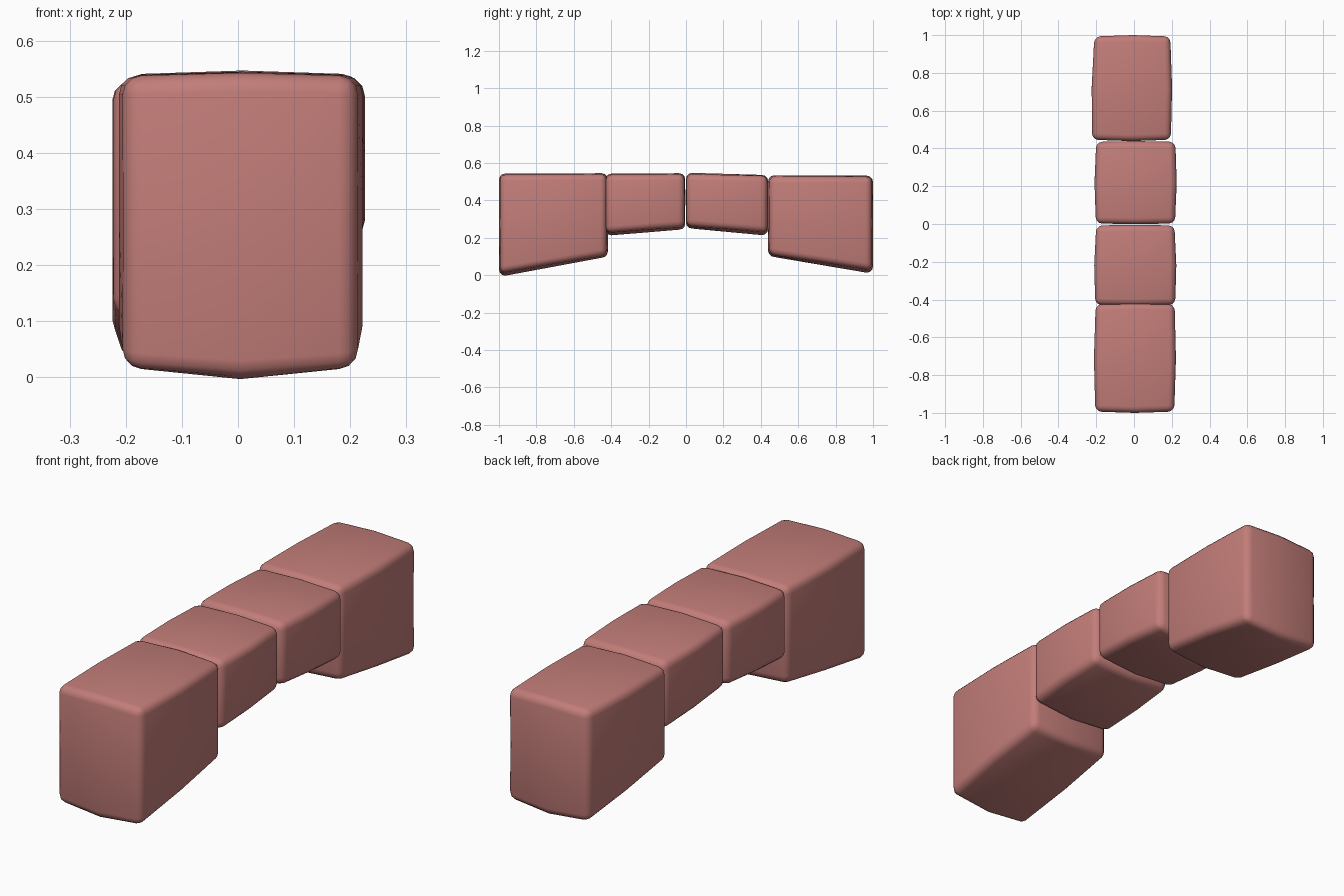
import bpy
import bmesh
import math

cube = bpy.data.objects.get("Cube")
if cube:
    bpy.data.objects.remove(cube, do_unlink=True)

clay = bpy.data.materials.new("dusty red clay")
clay.use_nodes = True
colour = (0.54, 0.205, 0.19, 1)
clay.diffuse_color = colour
clay.node_tree.nodes["Principled BSDF"].inputs["Base Color"].default_value = colour


def stone(name, front, back, bulge_y):
    """Worn block between two end sections given as (y, left x, right x, bottom z, top z)."""
    bm = bmesh.new()
    bmesh.ops.create_cube(bm, size=2)
    bmesh.ops.subdivide_edges(bm, edges=bm.edges[:], cuts=1, use_grid_fill=True)
    for v in bm.verts:
        u, w, h = v.co
        t = (w + 1) / 2
        y, x0, x1, z0, z1 = [a + (b - a) * t for a, b in zip(front, back)]
        x = x0 + (x1 - x0) * (u + 1) / 2
        z = z0 + (z1 - z0) * (h + 1) / 2
        # Gentle swelling along the middle of each face
        x += 0.008 * u * (1 - abs(w))
        z += (0.015 if h < 0 else 0.006) * h * (1 - abs(u))
        y += bulge_y * w * (1 - abs(u))
        v.co = (x, y, z)
    # Rounded worn edges
    rim = [e for e in bm.edges if e.calc_face_angle() > math.radians(45)]
    bmesh.ops.bevel(bm, geom=rim, offset=0.033, segments=3, profile=0.5,
                    affect='EDGES', clamp_overlap=True)
    bmesh.ops.recalc_face_normals(bm, faces=bm.faces[:])
    mesh = bpy.data.meshes.new(name)
    bm.to_mesh(mesh)
    bm.free()
    obj = bpy.data.objects.new(name, mesh)
    bpy.context.collection.objects.link(obj)
    mesh.materials.append(clay)
    bpy.ops.object.select_all(action='DESELECT')
    obj.select_set(True)
    bpy.context.view_layer.objects.active = obj
    bpy.ops.object.shade_smooth_by_angle(angle=math.radians(40))


# Tall end stones with sloping undersides
stone("front_end_stone", (-0.993, -0.205, 0.213, 0.012, 0.537),
      (-0.425, -0.203, 0.215, 0.108, 0.539), 0.007)
stone("back_end_stone", (0.446, -0.222, 0.195, 0.112, 0.528),
      (0.993, -0.210, 0.192, 0.028, 0.526), 0.007)

# Shorter middle stones forming the span
stone("front_middle_stone", (-0.428, -0.205, 0.218, 0.228, 0.537),
      (-0.008, -0.200, 0.214, 0.258, 0.539), 0.004)
stone("back_middle_stone", (0.003, -0.202, 0.217, 0.264, 0.541),
      (0.435, -0.200, 0.219, 0.229, 0.530), 0.004)
